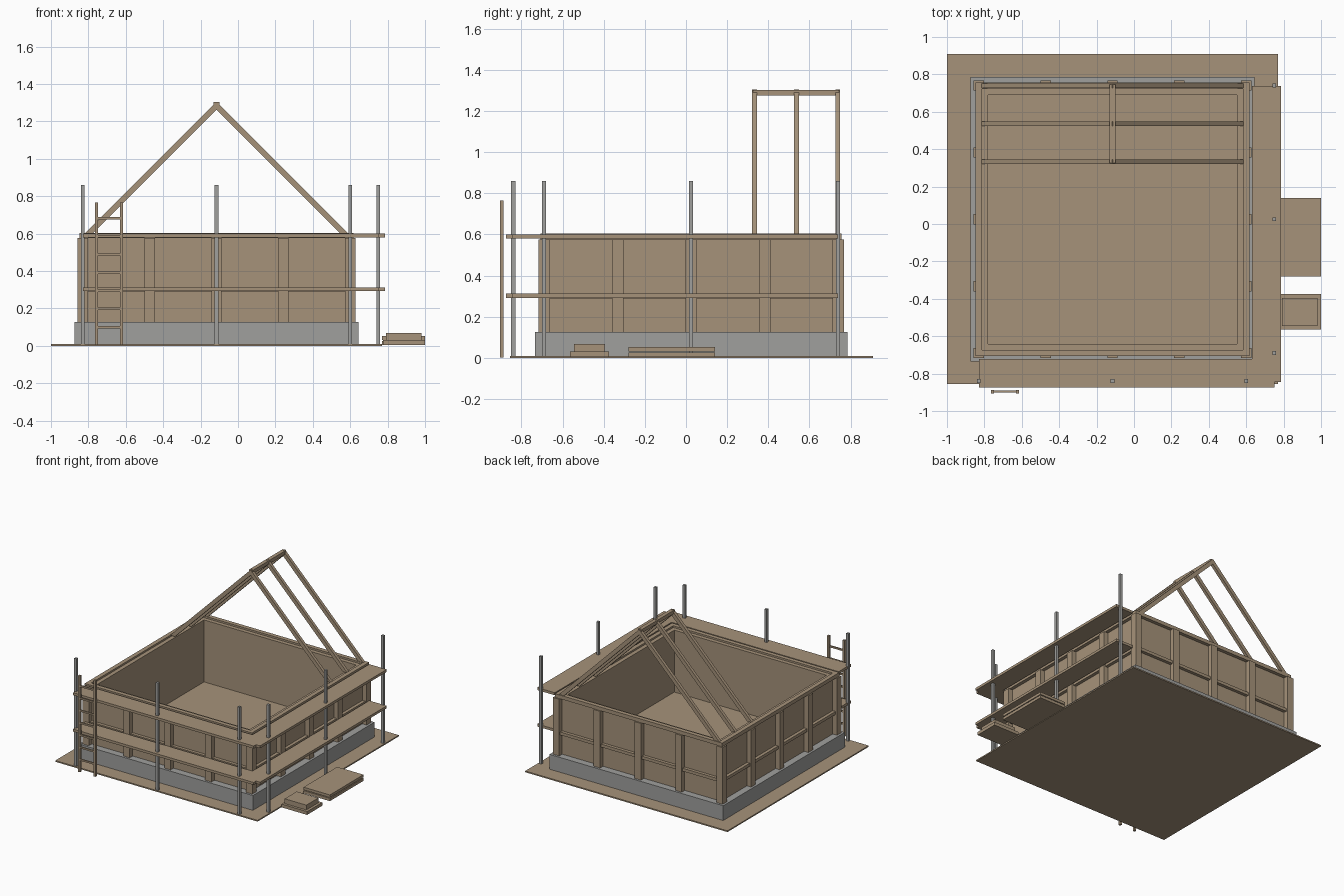
import bpy
import bmesh

cube = bpy.data.objects.get("Cube")
if cube:
    bpy.data.objects.remove(cube, do_unlink=True)


def material(name, rgb):
    mat = bpy.data.materials.new(name)
    mat.use_nodes = True
    mat.diffuse_color = (*rgb, 1)
    bsdf = next(n for n in mat.node_tree.nodes if n.type == "BSDF_PRINCIPLED")
    bsdf.inputs["Base Color"].default_value = (*rgb, 1)
    return mat


WOOD = material("timber brown", (0.38, 0.29, 0.195))
GREY = material("stone grey", (0.35, 0.35, 0.34))

# Centre of the house and half width of its timber frame
CX, CY, HALF = -0.115, 0.025, 0.715


def finish(name, bm, mat):
    bmesh.ops.recalc_face_normals(bm, faces=bm.faces)
    mesh = bpy.data.meshes.new(name)
    bm.to_mesh(mesh)
    bm.free()
    mesh.materials.append(mat)
    obj = bpy.data.objects.new(name, mesh)
    bpy.context.collection.objects.link(obj)
    return obj


def box(name, x, y, z, mat=WOOD):
    """Box from (low, high) pairs."""
    bm = bmesh.new()
    bmesh.ops.create_cube(bm, size=1)
    for v in bm.verts:
        v.co = [sum(r) / 2 + c * (r[1] - r[0]) for c, r in zip(v.co, (x, y, z))]
    return finish(name, bm, mat)


def around(c, width):
    return (c - width / 2, c + width / 2)


def square_ring(name, inner, outer, z, mat=WOOD):
    """Square frame around the house centre."""
    bm = bmesh.new()
    corners = [(-1, -1), (1, -1), (1, 1), (-1, 1)]
    loops = [[bm.verts.new((CX + sx * h, CY + sy * h, level)) for sx, sy in corners]
             for h, level in ((inner, z[0]), (outer, z[0]), (outer, z[1]), (inner, z[1]))]
    for a, b in zip(loops, loops[1:] + loops[:1]):
        for i in range(4):
            j = (i + 1) % 4
            bm.faces.new((a[i], a[j], b[j], b[i]))
    return finish(name, bm, mat)


def prism(name, profile, y):
    """Extrude an x-z profile along y."""
    bm = bmesh.new()
    face = bm.faces.new([bm.verts.new((px, y[0], pz)) for px, pz in profile])
    ext = bmesh.ops.extrude_face_region(bm, geom=[face])
    moved = [g for g in ext["geom"] if isinstance(g, bmesh.types.BMVert)]
    bmesh.ops.translate(bm, verts=moved, vec=(0, y[1] - y[0], 0))
    return finish(name, bm, WOOD)


# Ground, foundation and floor
box("ground_slab", (-1, 0.77), (-0.855, 0.91), (0, 0.01))
square_ring("foundation", 0.675, 0.76, (0.003, 0.127), GREY)
box("floor", around(CX, 1.34), around(CY, 1.34), (0.008, 0.1))

# Walls with rails and posts
square_ring("wall_panels", 0.666, 0.705, (0.09, 0.59))
square_ring("middle_rail", 0.695, 0.73, (0.288, 0.312))
square_ring("top_plate", 0.698, 0.732, (0.575, 0.604))
steps = (-1, -0.5, 0, 0.5, 1)
for i in steps:
    for j in steps:
        if max(abs(i), abs(j)) == 1:
            box("wall_post", around(CX + i * HALF, 0.055),
                around(CY + j * HALF, 0.055), (0.125, 0.575))

# Roof rafters and ridge beam
RAFTER = [(0.705, 0.6), (0.662, 0.6), (0, 1.262), (0, 1.305)]
for y in (0.333, 0.537, 0.738):
    for side, label in ((-1, "right"), (1, "left")):
        prism("rafter_" + label, [(CX + side * px, pz) for px, pz in RAFTER],
              around(y, 0.024))
box("ridge_beam", around(CX, 0.03), (0.325, 0.745), (1.275, 1.303))

# Scaffold poles and walkways
for x, y in ((-0.83, -0.84), (CX, -0.84), (0.6, -0.84),
             (0.75, -0.69), (0.75, CY), (0.75, 0.74)):
    box("scaffold_pole", around(x, 0.02), around(y, 0.02), (0.005, 0.86), GREY)
for z in (0.302, 0.59):
    box("front_walkway", (-0.83, 0.75), (-0.875, -0.722), around(z, 0.02))
    box("side_walkway", (0.632, 0.785), (-0.845, 0.738), around(z, 0.02))

# Ladder
for x in (-0.757, -0.622):
    box("ladder_rail", around(x, 0.016), (-0.905, -0.888), (0.003, 0.765))
for i in range(7):
    box("ladder_rung", (-0.757, -0.622), (-0.902, -0.891), around(0.1 + 0.097 * i, 0.013))

# Timber stacks
box("small_stack_base", (0.775, 1), (-0.565, -0.375), (0.004, 0.03))
box("small_stack_top", (0.79, 0.98), (-0.545, -0.395), (0.03, 0.068))
box("large_stack_base", (0.77, 1), (-0.28, 0.14), (0.004, 0.026))
box("large_stack_top", (0.77, 1), (-0.28, 0.14), (0.032, 0.053))
